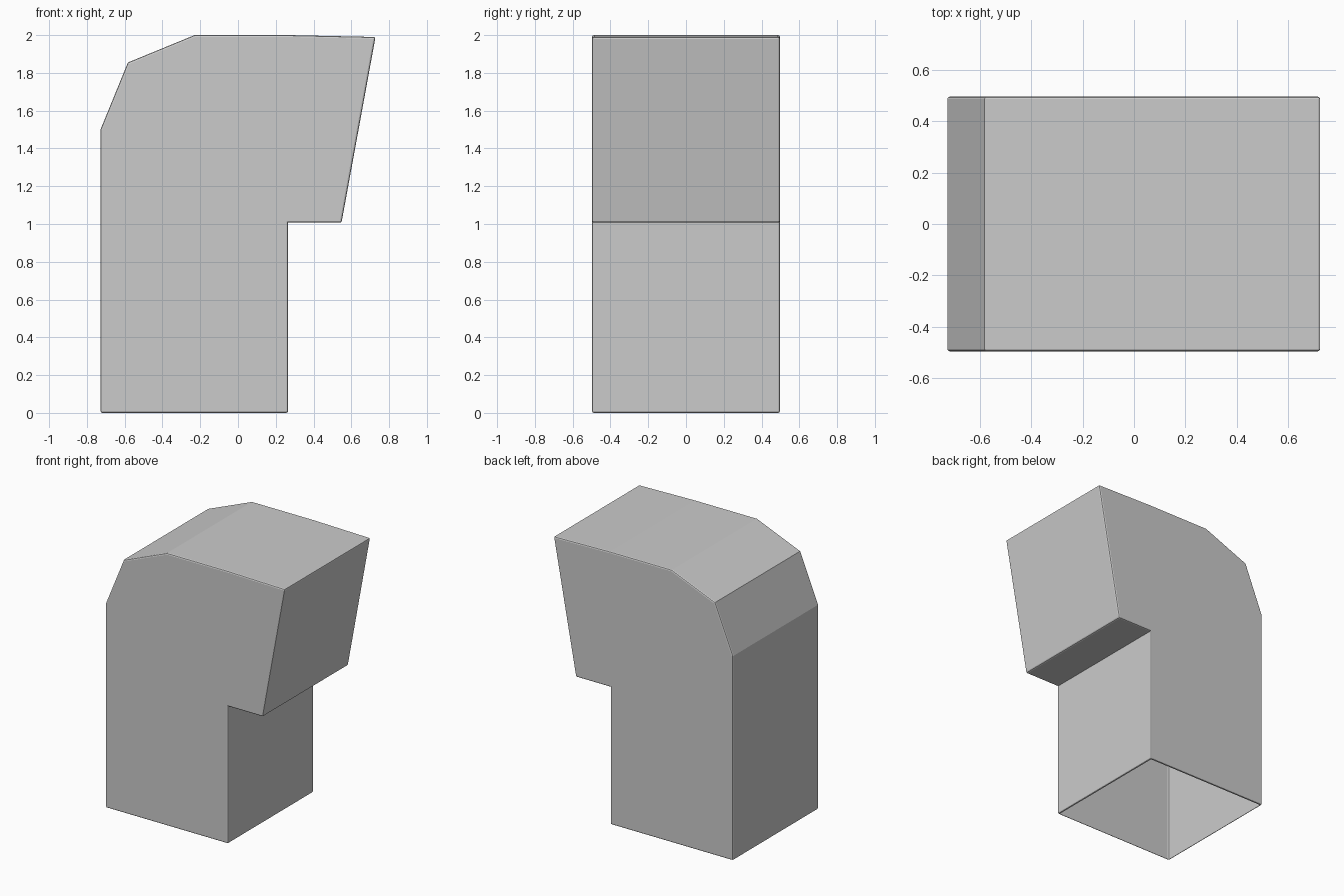
import bpy, bmesh

if "Cube" in bpy.data.objects:
    bpy.data.objects.remove(bpy.data.objects["Cube"])

HALF = 0.497
# side profile (x, z), anticlockwise seen from the front
profile = [(-0.728, 0), (0.266, 0), (0.266, 1.007), (0.548, 1.007), (0.728, 1.99),
           (0.27, 2.0), (-0.23, 2.0), (-0.583, 1.855), (-0.728, 1.5)]
end_corners = {0, 1, 3, 4}  # profile corners whose cross edges are rounded

# hooded elbow body: extruded profile
bm = bmesh.new()
front = [bm.verts.new((x, -HALF, z)) for x, z in profile]
back = [bm.verts.new((x, HALF, z)) for x, z in profile]
n = len(profile)
bm.faces.new(front)
bm.faces.new(back[::-1])
for i in range(n):
    j = (i + 1) % n
    bm.faces.new((front[j], front[i], back[i], back[j]))
bmesh.ops.recalc_face_normals(bm, faces=bm.faces)

# tiny rounding on the side outlines and end corners
edges = []
for i in range(n):
    j = (i + 1) % n
    edges += [bm.edges.get((front[i], front[j])), bm.edges.get((back[i], back[j]))]
    if i in end_corners:
        edges.append(bm.edges.get((front[i], back[i])))
bmesh.ops.bevel(bm, geom=edges, offset=0.01, offset_type='OFFSET', segments=2,
                profile=0.5, affect='EDGES', clamp_overlap=True)

# open underside
bm.normal_update()
under = [f for f in bm.faces if f.normal.z < -0.99 and f.calc_center_median().z < 0.005
         and f.calc_area() > 0.1]
bmesh.ops.delete(bm, geom=under, context='FACES')

mesh = bpy.data.meshes.new("elbow_hood")
bm.to_mesh(mesh)
bm.free()
bpy.context.collection.objects.link(bpy.data.objects.new("elbow_hood", mesh))
